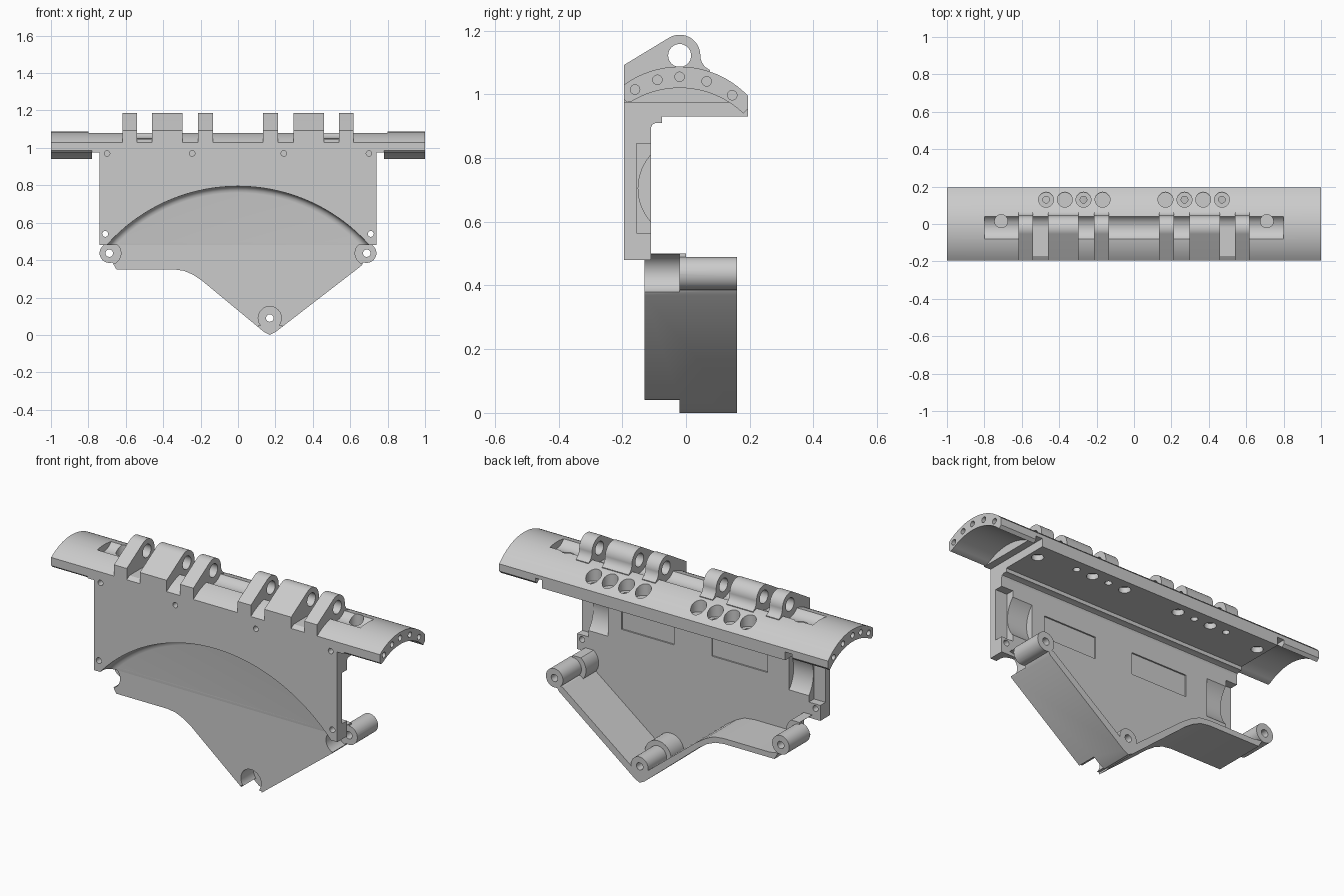
import bpy, bmesh, math
from mathutils import Vector

if "Cube" in bpy.data.objects:
    bpy.data.objects.remove(bpy.data.objects["Cube"])

grey = bpy.data.materials.new("plain_grey")
grey.use_nodes = True
grey.diffuse_color = (0.6, 0.6, 0.6, 1)
grey.node_tree.nodes["Principled BSDF"].inputs["Base Color"].default_value = (0.6, 0.6, 0.6, 1)


def prism(name, pts, axis, a, b):
    """Extrude a profile: (y, z) along X, (x, z) along Y, (x, y) along Z."""
    place = {"X": lambda u, v, t: (t, u, v), "Y": lambda u, v, t: (u, t, v),
             "Z": lambda u, v, t: (u, v, t)}[axis]
    bm = bmesh.new()
    rings = [[bm.verts.new(place(u, v, t)) for u, v in pts] for t in (a, b)]
    n = len(pts)
    for i in range(n):
        j = (i + 1) % n
        bm.faces.new((rings[0][i], rings[0][j], rings[1][j], rings[1][i]))
    bm.faces.new(rings[0])
    bm.faces.new(rings[1])
    bmesh.ops.recalc_face_normals(bm, faces=bm.faces)
    mesh = bpy.data.meshes.new(name)
    bm.to_mesh(mesh)
    bm.free()
    mesh.materials.append(grey)
    obj = bpy.data.objects.new(name, mesh)
    bpy.context.collection.objects.link(obj)
    return obj


def arc(cu, cv, r, start, end, n=16):
    return [(cu + r * math.cos(math.radians(start + (end - start) * i / n)),
             cv + r * math.sin(math.radians(start + (end - start) * i / n))) for i in range(n + 1)]


def rod(axis, u, v, r, a, b, n=32):
    return prism("rod", arc(u, v, r, 0, 360, n)[:-1], axis, a, b)


def box(x0, x1, y0, y1, z0, z1):
    return prism("block", [(x0, y0), (x1, y0), (x1, y1), (x0, y1)], "Z", z0, z1)


def boolean(obj, tools, mode="DIFFERENCE"):
    for tool in tools:
        mod = obj.modifiers.new("cut", "BOOLEAN")
        mod.operation, mod.solver, mod.object = mode, "EXACT", tool
        bpy.context.view_layer.objects.active = obj
        bpy.ops.object.modifier_apply(modifier=mod.name)
        bpy.data.objects.remove(tool)


def curve_z(y, centre, r):
    return centre + math.sqrt(r * r - (y + 0.02) ** 2)


def span(a, b, n=24):
    return [a + (b - a) * i / n for i in range(n + 1)]


# Curved top cap with its solid middle block
profile = [(y, curve_z(y, 0.79, 0.297)) for y in span(-0.195, 0.195)]
profile += [(0.195, 0.93), (-0.075, 0.93), (-0.075, 0.91), (-0.095, 0.91),
            (-0.106, 0.905), (-0.11, 0.895), (-0.195, 0.895)]
cap = prism("top_cap", profile, "X", -1, 1)
hollow = [(-0.3, 0.985), (-0.195, 0.985), (-0.185, 0.975)]
hollow += [(y, curve_z(y, 0.73, 0.29)) for y in span(-0.17, 0.18)]
hollow += [(0.195, 0.955), (0.3, 0.955), (0.3, 0.8), (-0.3, 0.8)]
cuts = [rod("X", -0.02, 1.125, 0.075, -0.8, 0.8, 48)]
for s in (-1, 1):
    cuts += [box(*sorted((s * 0.74, s * 0.78)), -0.3, 0.3, 0.8, 0.975),
             prism("hollow", hollow, "X", s * 0.78, s * 1.1),
             box(*sorted((s * 0.46, s * 0.54)), -0.3, -0.02, 1.045, 1.2)]
    # Holes along the curved end faces
    for y in (-0.16, -0.09, -0.02, 0.065, 0.145):
        cuts.append(rod("X", y, curve_z(y, 0.79, 0.265), 0.015, s * 0.9, s * 1.1, 16))
    # Alternating plain and stepped holes along the back, and end screw holes
    for i, x in enumerate((0.168, 0.27, 0.37, 0.47)):
        cuts.append(rod("Z", s * x, 0.13, 0.04, 1.0, 1.2))
        if i % 2:
            cuts.append(rod("Z", s * x, 0.13, 0.018, 0.9, 1.1, 20))
        else:
            cuts.append(rod("Z", s * x, 0.13, 0.03, 0.9, 0.96))
    cuts += [rod("Z", s * 0.71, 0.015, 0.035, 1.01, 1.2), rod("Z", s * 0.69, 0.1, 0.03, 0.9, 0.96)]
    for x in (0.245, 0.7):
        cuts.append(rod("Y", s * x, 0.97, 0.015, -0.25, -0.15, 16))
boolean(cap, cuts)

# Hinge lugs with a pin hole
lug_shape = [(-0.195, 1.02), (-0.195, 1.092)] + arc(-0.02, 1.122, 0.065, 121, -5, 20)
lug_shape += [(0.05, 1.1), (0.06, 1.086), (0.075, 1.076), (0.06, 1.0), (-0.18, 1.0)]
for s, side in ((-1, "right"), (1, "left")):
    for where, a, b in (("inner", 0.135, 0.215), ("middle", 0.297, 0.46), ("outer", 0.54, 0.618)):
        lug = prism(f"{side}_{where}_lug", lug_shape, "X", s * a, s * b)
        boolean(lug, [rod("X", -0.02, 1.122, 0.036, s * (a - 0.05), s * (b + 0.05))])

# Front plate with a filleted arch step and inner recesses
plate = box(-0.74, 0.74, -0.195, -0.11, 0.48, 0.9)
plate.name = "front_plate"
step = prism("arch_step", arc(0, -0.145, 0.94, 0, 360, 128)[:-1], "Y", -0.4, -0.13)
mod = step.modifiers.new("fillet", "BEVEL")
mod.width, mod.segments, mod.limit_method = 0.035, 4, "ANGLE"
bpy.context.view_layer.objects.active = step
bpy.ops.object.modifier_apply(modifier="fillet")
cuts = [step]
for s in (-1, 1):
    cuts += [rod("X", 0.008, 0.705, 0.158, s * 0.55, s * 0.68, 64),
             box(*sorted((s * 0.67, s * 0.76)), -0.155, 0, 0.565, 0.845),
             rod("Y", s * 0.71, 0.54, 0.016, -0.3, 0.1, 16)]
cuts += [box(0.15, 0.47, -0.118, 0, 0.66, 0.78), box(-0.42, -0.08, -0.118, 0, 0.66, 0.78)]
boolean(plate, cuts)

# Lower tray: outer walls, pocket, screw bosses and head clearances
outline = [(-0.65, 0.35), (-0.34, 0.35), (-0.29, 0.343), (-0.24, 0.322), (-0.19, 0.288),
           (0.14, 0.015), (0.17, 0.0), (0.2, 0.015), (0.66, 0.37), (0.69, 0.42),
           (0.69, 0.5), (-0.69, 0.5), (-0.69, 0.42)]
inside = [(-0.8, 0.6), (-0.8, 0.41), (-0.62, 0.38), (-0.34, 0.38), (-0.28, 0.373),
          (-0.23, 0.35), (-0.17, 0.31), (0.17, 0.04), (0.64, 0.4), (0.8, 0.42), (0.8, 0.6)]
screws = ((-0.688, 0.437), (0.688, 0.437), (0.17, 0.09))
tray = prism("lower_tray", outline, "Y", -0.13, 0.16)
pocket = prism("pocket", inside, "Y", -0.11, 0.3)
boolean(pocket, [rod("Y", x, z, 0.08, -0.2, 0.0) for x, z in screws])
boolean(tray, [pocket])
boolean(tray, [rod("Y", x, z, 0.052, -0.02, 0.16) for x, z in screws], "UNION")
boolean(tray, [rod("Y", x, z, 0.062, -0.3, -0.02) for x, z in screws])
boolean(tray, [box(0.11, 0.235, -0.3, -0.02, -0.1, 0.05)])
boolean(tray, [rod("Y", x, z, 0.02, -0.3, 0.3, 20) for x, z in screws])

# Smooth the curves, keep the edges sharp
for obj in bpy.context.scene.objects:
    if obj.type == "MESH":
        bpy.ops.object.select_all(action="DESELECT")
        obj.select_set(True)
        bpy.context.view_layer.objects.active = obj
        bpy.ops.object.shade_smooth_by_angle(angle=math.radians(30))
